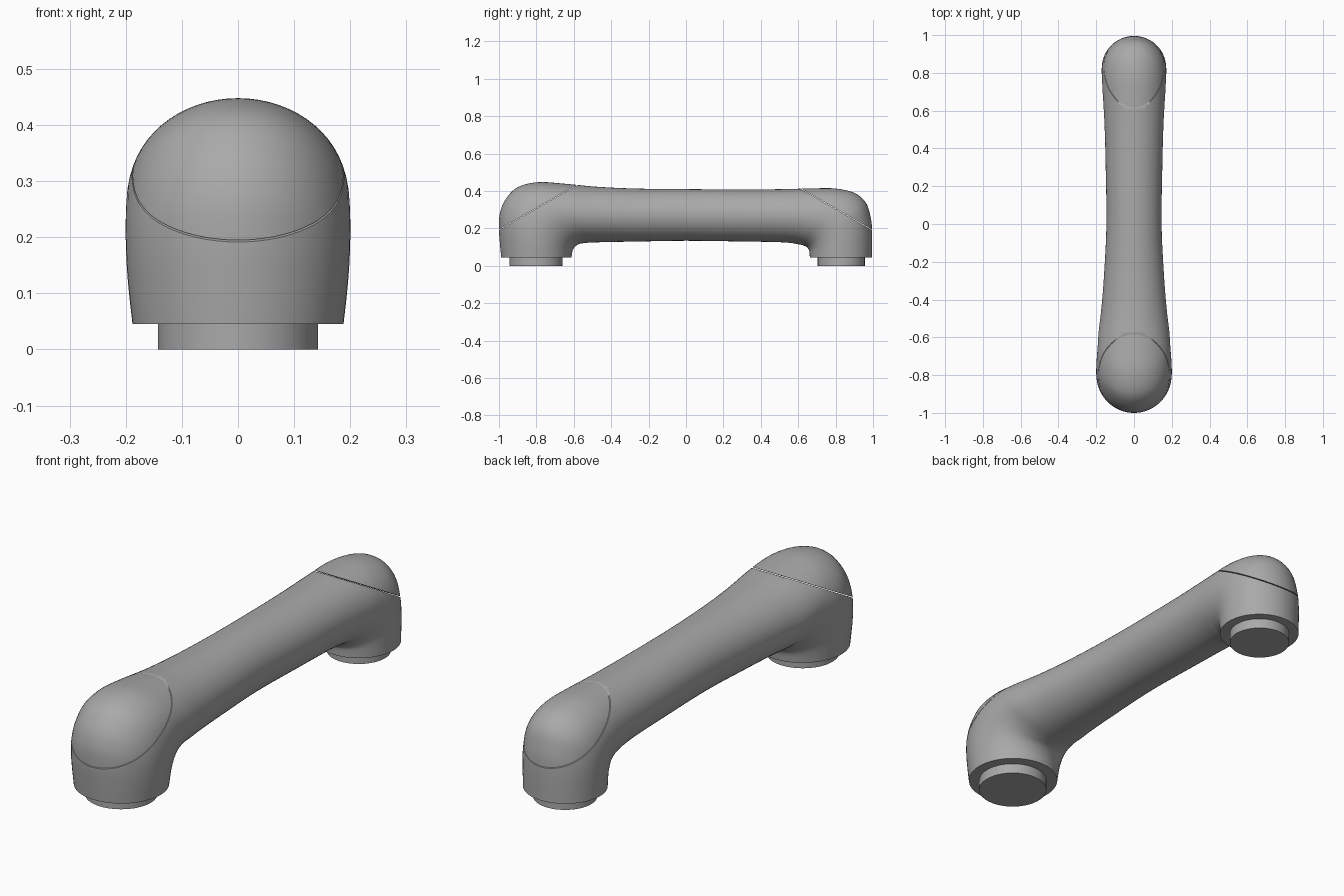
import bpy
import bmesh
import math
from mathutils import Vector

cube = bpy.data.objects.get("Cube")
if cube:
    bpy.data.objects.remove(cube, do_unlink=True)

SIDES, STEPS, SEAM_GAP = 64, 6, 0.0015

grey = bpy.data.materials.new("satin grey")
grey.use_nodes = True
COLOUR = (0.4, 0.4, 0.4, 1)
grey.diffuse_color = COLOUR
grey.node_tree.nodes["Principled BSDF"].inputs["Base Color"].default_value = COLOUR

# Grip sections: inner y, inner z, outer y, outer z, half width
SECTIONS = [
    (-.612, .045, -.988, .045, .188),
    (-.608, .075, -.995, .12, .194),
    (-.602, .09, -1, .2, .198),
    (-.59, .105, -.995, .28, .2),
    (-.575, .115, -.965, .355, .2),
    (-.555, .12, -.9, .42, .198),
    (-.53, .123, -.79, .447, .193),
    (-.49, .125, -.65, .439, .187),
    (-.42, .127, -.48, .423, .173),
    (-.25, .13, -.27, .413, .158),
    (0, .134, 0, .41, .146),
    (.3, .13, .31, .408, .15),
    (.48, .127, .52, .41, .155),
    (.56, .122, .68, .414, .161),
    (.6, .115, .8, .413, .166),
    (.625, .11, .9, .39, .169),
    (.645, .1, .96, .34, .171),
    (.655, .088, .985, .27, .171),
    (.66, .075, .995, .19, .17),
    (.662, .045, .995, .045, .167),
]


def spline(p0, p1, p2, p3, t):
    """Smooth blend from p1 to p2."""
    return [b + t / 2 * (c - a + t * (2 * a - 5 * b + 4 * c - d + t * (3 * (b - c) + d - a)))
            for a, b, c, d in zip(p0, p1, p2, p3)]


def smooth_sections():
    last = len(SECTIONS) - 1
    for i in range(last):
        quad = [SECTIONS[min(max(i + k, 0), last)] for k in (-1, 0, 1, 2)]
        for step in range(STEPS):
            yield spline(*quad, step / STEPS)
    yield SECTIONS[-1]


def loft_grip(bm):
    """Skin elliptical rings from one foot, over the grip, to the other foot."""
    rings = []
    for yi, zi, yo, zo, width in smooth_sections():
        inner, outer = Vector((0, yi, zi)), Vector((0, yo, zo))
        centre, reach = (inner + outer) / 2, (outer - inner) / 2
        ring = []
        for s in range(SIDES):
            angle = math.tau * s / SIDES
            side = Vector((width * math.sin(angle), 0, 0))
            ring.append(bm.verts.new(centre + reach * math.cos(angle) + side))
        rings.append(ring)
    for low, high in zip(rings, rings[1:]):
        for s in range(SIDES):
            n = (s + 1) % SIDES
            bm.faces.new((low[s], low[n], high[n], high[s]))
    bm.faces.new(rings[0])
    bm.faces.new(rings[-1])
    bmesh.ops.recalc_face_normals(bm, faces=bm.faces)


def finish(name, bm):
    mesh = bpy.data.meshes.new(name)
    bm.to_mesh(mesh)
    bm.free()
    mesh.materials.append(grey)
    obj = bpy.data.objects.new(name, mesh)
    bpy.context.collection.objects.link(obj)
    bpy.ops.object.select_all(action="DESELECT")
    obj.select_set(True)
    bpy.context.view_layer.objects.active = obj
    bpy.ops.object.shade_smooth_by_angle(angle=math.radians(40))
    return obj


def cut(bm, point, normal):
    """Remove everything on the normal's side and close the cut."""
    geom = bm.verts[:] + bm.edges[:] + bm.faces[:]
    result = bmesh.ops.bisect_plane(bm, geom=geom, plane_co=point,
                                    plane_no=normal, clear_outer=True)
    edges = [e for e in result["geom_cut"] if isinstance(e, bmesh.types.BMEdge)]
    bmesh.ops.holes_fill(bm, edges=edges, sides=0)
    bmesh.ops.recalc_face_normals(bm, faces=bm.faces)


def seam(low, high):
    """Point and upward normal of the sloping seam plane."""
    low, high = Vector((0, *low)), Vector((0, *high))
    normal = Vector((1, 0, 0)).cross(high - low).normalized()
    return low, normal if normal.z > 0 else -normal


SEAMS = {
    "front_end_cap": seam((-1, .193), (-.58, .433)),
    "rear_end_cap": seam((.99, .195), (.615, .412)),
}

# Grip body, with both sloping end caps cut away
body = bmesh.new()
loft_grip(body)
for point, normal in SEAMS.values():
    cut(body, point - normal * SEAM_GAP, normal)
finish("grip_body", body)

# Rounded end caps
for name, (point, normal) in SEAMS.items():
    cap = bmesh.new()
    loft_grip(cap)
    cut(cap, point + normal * SEAM_GAP, -normal)
    finish(name, cap)

# Mounting pegs under the feet
for name, y, radius in (("front_peg", -.802, .143), ("rear_peg", .83, .126)):
    peg = bmesh.new()
    bmesh.ops.create_cone(peg, cap_ends=True, segments=SIDES,
                          radius1=radius, radius2=radius, depth=.06)
    bmesh.ops.translate(peg, verts=peg.verts, vec=(0, y, .03))
    finish(name, peg)
